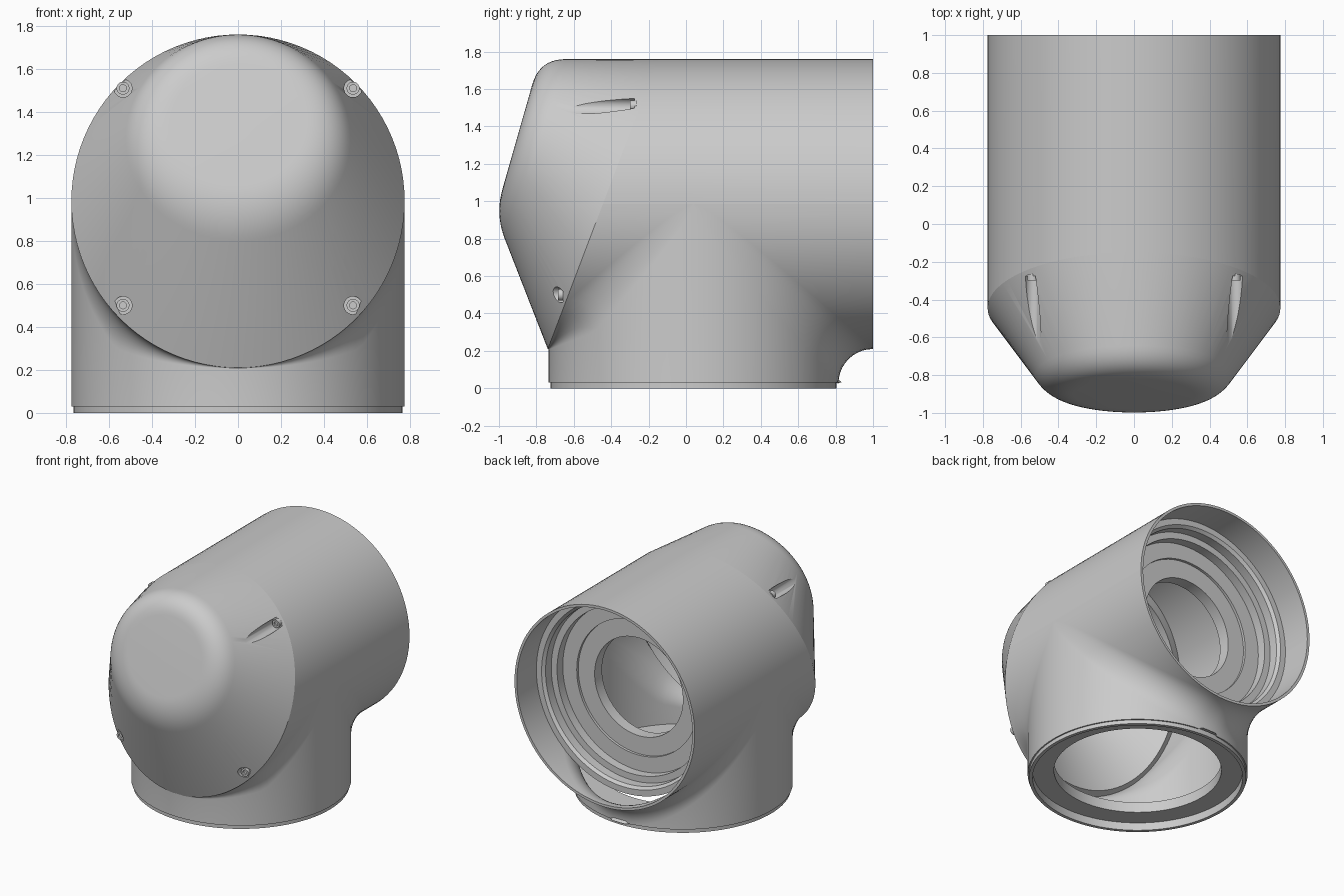
import bpy, bmesh, math
from mathutils import Vector

if "Cube" in bpy.data.objects:
    bpy.data.objects.remove(bpy.data.objects["Cube"])

R = 0.775          # outer radius of both tubes
AXIS_Z = 0.985     # height of the horizontal tube axis
AXIS_Y = 0.04      # position of the vertical tube axis
HALF = 48          # segments in half a turn
FILLET = 0.19

grey = bpy.data.materials.new("housing_grey")
grey.use_nodes = True
grey.diffuse_color = (0.6, 0.6, 0.6, 1)
grey.node_tree.nodes["Principled BSDF"].inputs["Base Color"].default_value = grey.diffuse_color


def add_grid(bm, columns, flip=False, wrap=False):
    """Skin a list of point columns with quads."""
    cols = [[bm.verts.new(p) for p in col] for col in columns]
    pairs = list(zip(cols, cols[1:])) + ([(cols[-1], cols[0])] if wrap else [])
    for a, b in pairs:
        for k in range(len(a) - 1):
            quad = [a[k], b[k], b[k + 1], a[k + 1]]
            bm.faces.new(quad[::-1] if flip else quad)


def make_object(name, bm, recalc=False):
    bmesh.ops.remove_doubles(bm, verts=bm.verts, dist=0.0005)
    if recalc:
        bmesh.ops.recalc_face_normals(bm, faces=bm.faces)
    mesh = bpy.data.meshes.new(name)
    bm.to_mesh(mesh)
    bm.free()
    mesh.materials.append(grey)
    obj = bpy.data.objects.new(name, mesh)
    bpy.context.collection.objects.link(obj)
    return obj


def finish(obj):
    """Bake the modifiers, then smooth with sharp edges kept."""
    graph = bpy.context.evaluated_depsgraph_get()
    mesh = bpy.data.meshes.new_from_object(obj.evaluated_get(graph))
    obj.modifiers.clear()
    obj.data = mesh
    bpy.ops.object.select_all(action='DESELECT')
    obj.select_set(True)
    bpy.context.view_layer.objects.active = obj
    bpy.ops.object.shade_smooth_by_angle(angle=math.radians(30))


def thicken(obj, amount):
    mod = obj.modifiers.new("wall", 'SOLIDIFY')
    mod.thickness, mod.offset, mod.use_even_offset = amount, -1, False


def revolve(name, profile, centre, axis, steps=2 * HALF):
    """Turn a closed (radius, position) profile about the y or z axis."""
    bm = bmesh.new()
    cols = []
    for i in range(steps):
        a = 2 * math.pi * i / steps
        col = []
        for r, h in profile + profile[:1]:
            u, v = r * math.sin(a), r * math.cos(a)
            offset = (u, h, v) if axis == 'y' else (u, v, h)
            col.append(Vector(centre) + Vector(offset))
        cols.append(col)
    add_grid(bm, cols, wrap=True)
    bmesh.ops.remove_doubles(bm, verts=bm.verts, dist=0.0005)
    return make_object(name, bm, recalc=True)


def seam_y(z):
    """Tilted plane where the cap meets the body."""
    return -0.15 - 0.38 * (1.76 - z)


# Elbow body: slices across x, with a fillet between the two tubes
def lower_slice(phi, side):
    x, c = R * math.sin(phi), max(0.0, math.cos(phi))
    wall, under = AXIS_Y + side * R * c, AXIS_Z - R * c
    end = 1.0 if side > 0 else min(seam_y(under), wall - 0.005)
    rad = max(0.003, min(FILLET * math.sqrt(c), abs(end - wall) - 0.001))
    pts = [(x, wall, 0.03)]
    for k in range(11):
        t = math.pi / 2 * k / 10
        pts.append((x, wall + side * rad * (1 - math.cos(t)), under - rad * (1 - math.sin(t))))
    return pts + [(x, end, under)]


def upper_slice(phi):
    x, z = R * math.sin(phi), AXIS_Z + R * math.cos(phi)
    return [(x, seam_y(z), z), (x, 1.0, z)]


phis = [math.pi * (i / HALF - 0.5) for i in range(HALF + 1)]
bm = bmesh.new()
add_grid(bm, [lower_slice(p, -1) for p in phis])
add_grid(bm, [lower_slice(p, 1) for p in phis], flip=True)
add_grid(bm, [upper_slice(p) for p in phis])
body = make_object("elbow_body", bm)
thicken(body, 0.02)
finish(body)


# Front cap: oblique cone from the seam to a tilted round face
def face_point(x, z):
    return Vector((x, -1.0 + 0.285 * (z - 1), z))


def cap_column(a):
    s, c = math.sin(a), math.cos(a)
    z = AXIS_Z + R * c
    base = Vector((R * s, seam_y(z), z))
    corner = face_point(0.455 * s, 1.345 + 0.415 * c)
    middle = face_point(0, 1.345)
    start = corner + (base - corner).normalized() * 0.14
    stop = corner + (middle - corner).normalized() * 0.14
    col = [base]
    for k in range(11):
        t = k / 10
        col.append(start * (1 - t) ** 2 + corner * 2 * t * (1 - t) + stop * t * t)
    return col + [middle]


bm = bmesh.new()
add_grid(bm, [cap_column(math.pi * i / HALF) for i in range(2 * HALF)], flip=True, wrap=True)
cap = make_object("front_cap", bm)
thicken(cap, 0.09)

# Screw pockets cut into the cap, each with a socket screw at its floor
for side, word in ((1, "left"), (-1, "right")):
    for z, level in ((0.5, "lower"), (1.51, "upper")):
        floor = seam_y(z) - 0.03
        spot = (side * 0.535, floor, z)
        cutter = revolve(f"{level}_{word}_pocket_cutter",
                         [(0, 0), (0.042, 0), (0.042, -0.6), (0, -0.6)], spot, 'y', 24)
        cutter.hide_render = True
        cutter.hide_viewport = True
        mod = cap.modifiers.new("pocket", 'BOOLEAN')
        mod.operation, mod.solver, mod.object = 'DIFFERENCE', 'EXACT', cutter
        screw = revolve(f"{level}_{word}_screw",
                        [(0, 0.01), (0.03, 0.01), (0.03, -0.025), (0.016, -0.025),
                         (0.016, -0.01), (0, -0.01)], spot, 'y', 24)
        finish(screw)
finish(cap)

# Bottom mounting ring with a recessed flange
finish(revolve("bottom_ring", [
    (0.765, 0.035), (0.765, 0), (0.74, 0), (0.74, 0.06),
    (0.59, 0.06), (0.59, 0.14), (0.757, 0.14), (0.757, 0.035)], (0, AXIS_Y, 0), 'z'))

# Stepped flange inside the rear opening
finish(revolve("rear_flange", [
    (0.757, 0.76), (0.71, 0.76), (0.69, 0.74), (0.69, 0.67), (0.64, 0.67),
    (0.64, 0.6), (0.52, 0.6), (0.52, 0.58), (0.38, 0.58), (0.38, 0.49),
    (0.7, 0.49), (0.757, 0.6)], (0, 0, AXIS_Z), 'y'))
